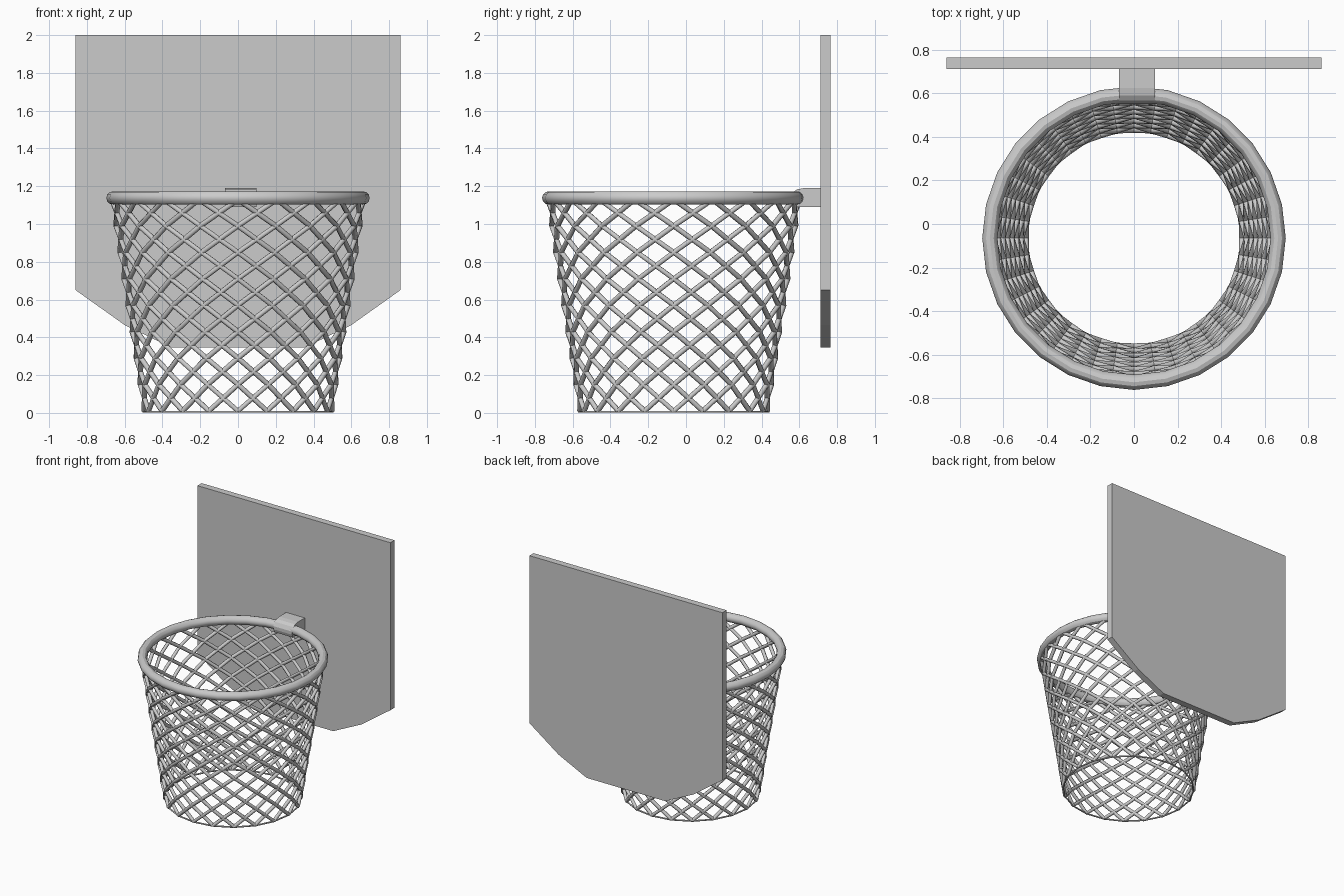
import bpy, bmesh, math

if "Cube" in bpy.data.objects:
    bpy.data.objects.remove(bpy.data.objects["Cube"])

CY = -0.065          # hoop centre in y
COLS, ROWS = 20, 8   # net grid
Z0, Z1 = 0.01, 1.13  # net bottom and top
R0, R1 = 0.497, 0.668


def extrude_profile(name, pts, direction):
    """Fill a closed outline and extrude it into a solid."""
    bm = bmesh.new()
    face = bm.faces.new([bm.verts.new(p) for p in pts])
    res = bmesh.ops.extrude_face_region(bm, geom=[face])
    verts = [g for g in res["geom"] if isinstance(g, bmesh.types.BMVert)]
    bmesh.ops.translate(bm, verts=verts, vec=direction)
    bmesh.ops.recalc_face_normals(bm, faces=bm.faces)
    mesh = bpy.data.meshes.new(name)
    bm.to_mesh(mesh)
    bm.free()
    ob = bpy.data.objects.new(name, mesh)
    bpy.context.collection.objects.link(ob)
    return ob


def tubes(name, paths, radius, cyclic=False):
    """Straight-segment tubes along several paths."""
    cu = bpy.data.curves.new(name, 'CURVE')
    cu.dimensions = '3D'
    cu.bevel_depth = radius
    cu.bevel_resolution = 1
    cu.use_fill_caps = True
    for path in paths:
        sp = cu.splines.new('POLY')
        sp.points.add(len(path) - 1)
        for p, co in zip(sp.points, path):
            p.co = (*co, 1)
        sp.use_cyclic_u = cyclic
    ob = bpy.data.objects.new(name, cu)
    bpy.context.collection.objects.link(ob)
    return ob


def net_point(col, row):
    t = row / ROWS
    a = math.tau * col / COLS
    r = R0 + (R1 - R0) * t
    return (r * math.cos(a), CY + r * math.sin(a), Z0 + (Z1 - Z0) * t)


# Backboard with a stepped, tapering lower edge
half = [(0.35, 0.345), (0.60, 0.465), (0.86, 0.65), (0.86, 2.0)]
outline = half + [(-x, z) for x, z in reversed(half)]
extrude_profile("backboard", [(x, 0.712, z) for x, z in outline], (0, 0.053, 0))

# Bracket that wraps over the back of the rim
side = [(0.715, 1.09), (0.715, 1.19), (0.625, 1.19), (0.59, 1.184),
        (0.568, 1.17), (0.552, 1.14), (0.552, 1.115), (0.56, 1.09)]
extrude_profile("rim_bracket", [(-0.07, y, z) for y, z in side], (0.167, 0, 0))

# Hoop rim
bpy.ops.mesh.primitive_torus_add(major_segments=28, minor_segments=12,
                                 major_radius=0.662, minor_radius=0.035,
                                 location=(0, CY, 1.138))
bpy.context.object.name = "hoop_rim"
bpy.ops.object.shade_smooth_by_angle()

# Net: two sets of spiral strands crossing each other
for name, turn in (("net_strands_left", -1), ("net_strands_right", 1)):
    tubes(name, [[net_point(c + turn * r, r) for r in range(ROWS + 1)]
                 for c in range(COLS)], 0.014)

# Thin cord along the bottom of the net
tubes("net_bottom_cord",
      [[(x, y, 0.006) for x, y, z in (net_point(c, 0) for c in range(COLS))]],
      0.006, cyclic=True)
